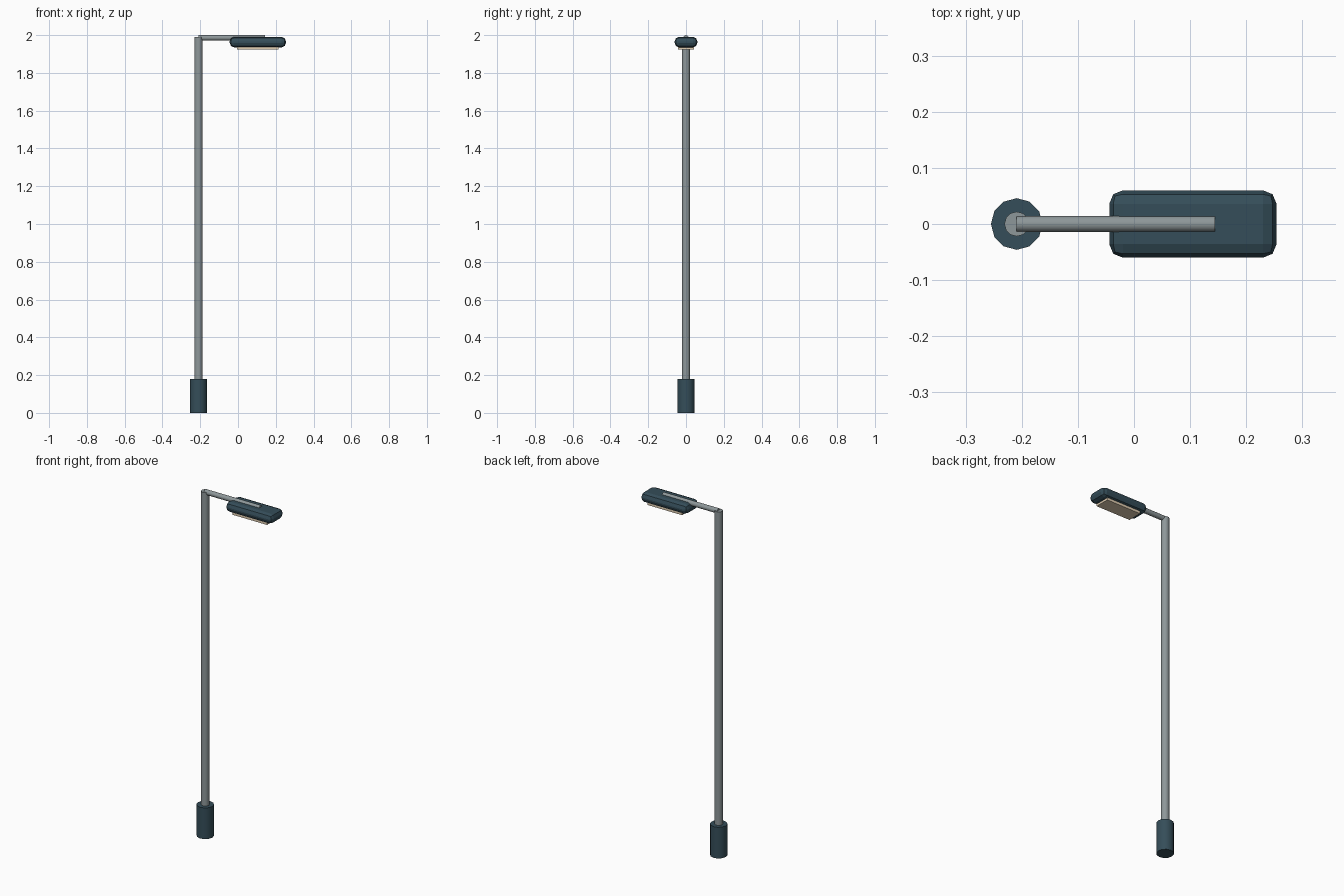
import bpy, math

if "Cube" in bpy.data.objects:
    bpy.data.objects.remove(bpy.data.objects["Cube"])

def material(name, rgb):
    m = bpy.data.materials.new(name)
    m.diffuse_color = (*rgb, 1)
    m.use_nodes = True
    m.node_tree.nodes["Principled BSDF"].inputs["Base Color"].default_value = m.diffuse_color
    return m

DARK = material("dark_slate", (0.035, 0.075, 0.1))
METAL = material("metal_grey", (0.27, 0.31, 0.32))
LENS = material("warm_lens", (0.75, 0.62, 0.45))

def finish(name, mat, angle=40):
    ob = bpy.context.object
    ob.name = name
    ob.data.materials.append(mat)
    bpy.ops.object.shade_smooth_by_angle(angle=math.radians(angle))
    return ob

def tube(name, r, length, loc, mat, rot=(0, 0, 0), sides=12):
    bpy.ops.mesh.primitive_cylinder_add(vertices=sides, radius=r, depth=length,
                                        location=loc, rotation=rot)
    return finish(name, mat)

def rounded_box(name, size, loc, mat, bevel, segments):
    bpy.ops.mesh.primitive_cube_add(size=1, location=loc)
    ob = bpy.context.object
    ob.scale = size
    bpy.ops.object.transform_apply(location=False, rotation=False, scale=True)
    ob.name = name
    ob.data.materials.append(mat)
    if bevel:
        b = ob.modifiers.new("bevel", "BEVEL")
        b.width = bevel
        b.segments = segments
    return ob

PX = -0.209
# Base sleeve and mast
tube("base_sleeve", 0.046, 0.18, (PX, 0, 0.09), DARK)
tube("mast", 0.022, 1.97, (PX, 0, 1.005), METAL)
# Horizontal arm, sunk into the lamp head
tube("arm", 0.0145, 0.353, (PX + 0.1765, 0, 1.9855), METAL, (0, math.pi / 2, 0))
# Lamp head with chamfered edges, and the light panel below it
rounded_box("lamp_head", (0.298, 0.12, 0.056), (0.105, 0, 1.963), DARK, 0.024, 2)
rounded_box("light_panel", (0.22, 0.085, 0.018), (0.105, 0, 1.932), LENS, 0, 1)
